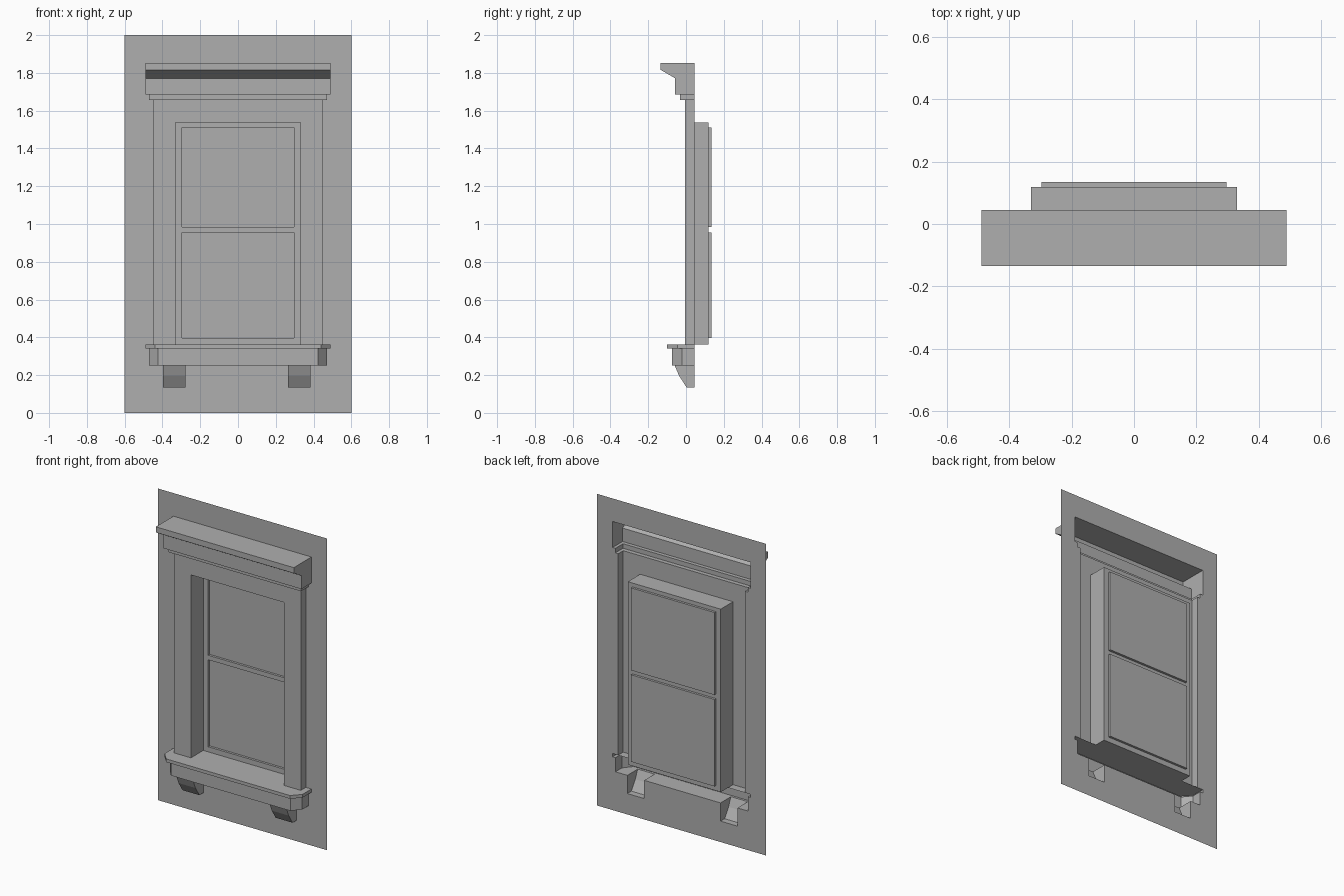
import bpy, bmesh

if "Cube" in bpy.data.objects:
    bpy.data.objects.remove(bpy.data.objects["Cube"])

WALL_Y, CASING_Y, SASH_Y, PANE_Y = 0.045, -0.006, 0.119, 0.134
BRACKETS = {-1: (-0.397, -0.277), 1: (0.265, 0.385)}
TOP, NECK, HEAD = 1.852, 1.685, 1.656           # cornice levels
SILL, SILL_LOW, APRON_LOW, FOOT = 0.363, 0.342, 0.251, 0.134

grey = bpy.data.materials.new("painted_grey")
grey.diffuse_color = (0.43, 0.43, 0.43, 1)
grey.use_nodes = True
grey.node_tree.nodes["Principled BSDF"].inputs["Base Color"].default_value = grey.diffuse_color


def finish(name, faces, edit=None):
    """Make an object from faces given as lists of points, welding shared corners."""
    bm = bmesh.new()
    for pts in faces:
        clean = [p for i, p in enumerate(pts) if p != pts[i - 1]]
        if len(clean) > 2:
            bm.faces.new([bm.verts.new(p) for p in clean])
    bmesh.ops.remove_doubles(bm, verts=bm.verts, dist=1e-5)
    if edit:
        edit(bm)
    me = bpy.data.meshes.new(name)
    bm.to_mesh(me)
    bm.free()
    me.materials.append(grey)
    ob = bpy.data.objects.new(name, me)
    bpy.context.collection.objects.link(ob)
    return ob


def plan(x0, x1, y, z, cx=0.0, cy=0.0):
    """Open-backed plan outline, left to right, with optional cut corners."""
    return [(x0, WALL_Y, z), (x0, y + cy, z), (x0 + cx, y, z),
            (x1 - cx, y, z), (x1, y + cy, z), (x1, WALL_Y, z)]


def loft(rings):
    """Skin a stack of outlines, ordered from top to bottom."""
    return [[b[i], b[i + 1], a[i + 1], a[i]]
            for a, b in zip(rings, rings[1:]) for i in range(len(a) - 1)]


def upright(pts, y):
    return [(x, y, z) for x, z in pts]


# Wall: two halves around the silhouette of the trim
halves = []
for s in (1, -1):
    b0, b1 = sorted(abs(v) for v in BRACKETS[s])
    pts = [(0, 0), (0.6, 0), (0.6, 2), (0, 2), (0, TOP), (0.49, TOP),
           (0.49, NECK), (0.47, NECK), (0.47, HEAD), (0.45, HEAD),
           (0.45, SILL), (0.49, SILL), (0.49, SILL_LOW), (0.47, SILL_LOW),
           (0.47, APRON_LOW), (b1, APRON_LOW), (b1, FOOT), (b0, FOOT),
           (b0, APRON_LOW), (0, APRON_LOW)]
    halves.append(upright([(s * x, z) for x, z in pts][::s], WALL_Y))
finish("wall", halves)

# Cornice: stepped moulding, hollow behind
steps = [(0.49, -0.134, TOP), (0.49, -0.134, 1.816), (0.49, -0.057, 1.771),
         (0.49, -0.057, NECK), (0.47, -0.033, NECK), (0.47, -0.033, HEAD),
         (0.45, CASING_Y, HEAD)]
rings = [plan(-x, x, y, z) for x, y, z in steps]
finish("cornice", [rings[0]] + loft(rings))

# Casing: front surround, outer sides and deep reveals
z0, z1, zt, w, o = SILL, 1.537, HEAD, 0.45, 0.33
casing = [upright([(-w, z0), (-o, z0), (-o, z1), (o, z1), (o, z0), (w, z0),
                   (w, zt), (-w, zt)], CASING_Y)]
for a, b, top in [((-w, WALL_Y), (-w, CASING_Y), zt), ((w, CASING_Y), (w, WALL_Y), zt),
                  ((-o, CASING_Y), (-o, SASH_Y), z1), ((o, SASH_Y), (o, CASING_Y), z1)]:
    casing += loft([[(*a, top), (*b, top)], [(*a, z0), (*b, z0)]])
casing.append([(-o, CASING_Y, z1), (-o, SASH_Y, z1), (o, SASH_Y, z1), (o, CASING_Y, z1)])
finish("casing", casing)

# Sash: frame with two recessed panes
xs = [-o, -0.296, 0.296, o]
zs = [z0, 0.396, 0.954, 0.983, 1.512, z1]
cells = [upright([(xa, za), (xb, za), (xb, zb), (xa, zb)], SASH_Y)
         for xa, xb in zip(xs, xs[1:]) for za, zb in zip(zs, zs[1:])]


def recess_panes(bm):
    panes = [f for f in bm.faces if f.calc_area() > 0.2]
    bmesh.ops.inset_individual(bm, faces=panes, thickness=0, depth=SASH_Y - PANE_Y)


finish("sash", cells, recess_panes)

# Sill: thin board with cut corners, running back into the opening
sill = [plan(-0.49, 0.49, -0.1, z, 0.05, 0.055) for z in (SILL, SILL_LOW)]
apron = [plan(-0.47, 0.47, -0.075, z, 0.046, 0.055) for z in (SILL_LOW, APRON_LOW)]
top = sill[0] + [(o, WALL_Y, z0), (o, SASH_Y, z0), (-o, SASH_Y, z0), (-o, WALL_Y, z0)]
finish("sill", [top] + loft(sill + apron[:1]))

# Apron: board under the sill, open above each bracket
bottom = list(apron[1])
for s in (1, -1):
    a, b = BRACKETS[s]
    bottom += [(x, y, APRON_LOW) for x, y in
               ((b, WALL_Y), (b, -0.06), (a, -0.06), (a, WALL_Y))]
finish("apron", loft(apron) + [bottom[::-1]])

# Brackets: tapered supports
for s, side in ((-1, "left"), (1, "right")):
    a, b = BRACKETS[s]
    rings = [plan(a, b, y, z)
             for y, z in ((-0.06, APRON_LOW), (-0.036, 0.195), (0.004, FOOT))]
    finish("bracket_" + side, loft(rings) + [rings[-1][::-1]])
